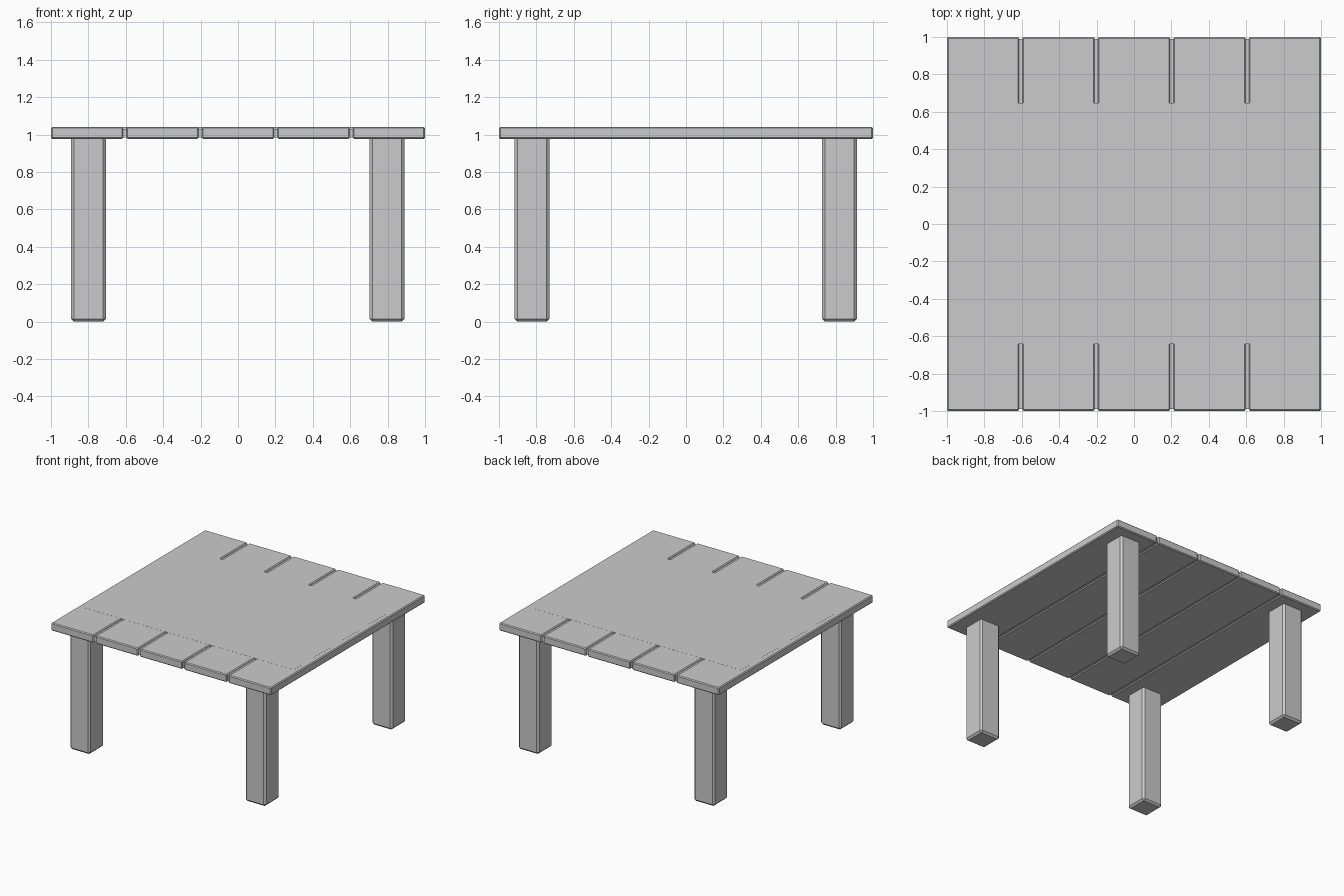
import bpy
import bmesh

if "Cube" in bpy.data.objects:
    bpy.data.objects.remove(bpy.data.objects["Cube"])


def chamfered_box(name, center, size, chamfer):
    """Box with single-segment chamfered edges."""
    bm = bmesh.new()
    bmesh.ops.create_cube(bm, size=1)
    bmesh.ops.scale(bm, vec=size, verts=bm.verts)
    if chamfer:
        bmesh.ops.bevel(bm, geom=bm.edges[:], offset=chamfer, segments=1,
                        profile=0.5, affect='EDGES')
    mesh = bpy.data.meshes.new(name)
    bm.to_mesh(mesh)
    bm.free()
    obj = bpy.data.objects.new(name, mesh)
    obj.location = center
    bpy.context.collection.objects.link(obj)
    return obj


# Five planks side by side with narrow gaps
for i in range(5):
    chamfered_box(f"plank_{i + 1}", ((i - 2) * 0.4035, 0, 1.009),
                  (0.386, 2.0, 0.064), 0.007)

# Narrow filler strips recessed in the gaps
for i in range(4):
    chamfered_box(f"gap_strip_{i + 1}", ((i - 1.5) * 0.4035, 0, 1.008),
                  (0.04, 1.98, 0.046), 0)

# Thin panel nearly flush with the plank tops, covering the gaps
chamfered_box("top_panel", (0, 0.003, 1.036), (1.91, 1.29, 0.011), 0)

# Four chamfered legs, tops sunk into the planks
for side, x in (("left", -0.8), ("right", 0.796)):
    for end, y in (("front", -0.824), ("back", 0.82)):
        chamfered_box(f"{end}_{side}_leg", (x, y, 0.505),
                      (0.186, 0.186, 1.01), 0.015)
